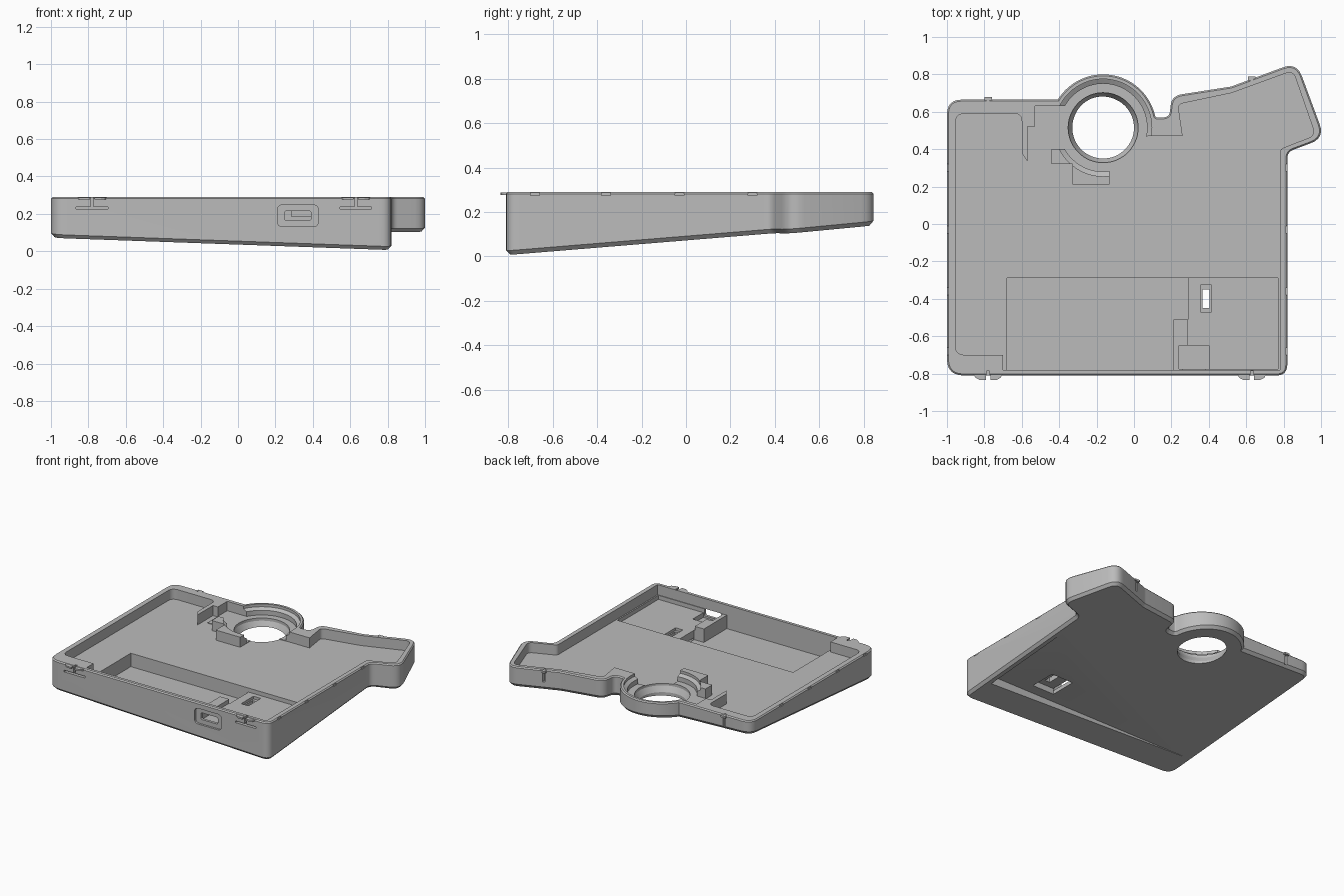
import bpy
import bmesh
import math
from mathutils import Vector

default_cube = bpy.data.objects.get("Cube")
if default_cube:
    bpy.data.objects.remove(default_cube, do_unlink=True)

TOP = 0.29
FLOOR = 0.215
RING_CENTRE = Vector((-0.165, 0.515))

grey = bpy.data.materials.new("plastic_grey")
grey.use_nodes = True
grey.diffuse_color = (0.5, 0.5, 0.5, 1)
for node in grey.node_tree.nodes:
    if node.type == "BSDF_PRINCIPLED":
        node.inputs["Base Color"].default_value = grey.diffuse_color


def underside(point):
    """Height of the tilted bottom plane."""
    return 0.005 - 0.036 * (point.x - 0.82) + 0.082 * (point.y + 0.81)


def rounded(corners, steps=6):
    """Closed loop from (x, y, radius) corners."""
    loop = []
    count = len(corners)
    for i, (x, y, radius) in enumerate(corners):
        corner = Vector((x, y))
        before = Vector(corners[i - 1][:2]) - corner
        after = Vector(corners[(i + 1) % count][:2]) - corner
        if radius == 0:
            loop.append(corner)
            continue
        turn = math.pi - before.angle(after)
        reach = min(radius * math.tan(turn / 2), 0.48 * before.length, 0.48 * after.length)
        start = corner + before.normalized() * reach
        end = corner + after.normalized() * reach
        for k in range(steps + 1):
            t = k / steps
            loop.append(start * (1 - t) ** 2 + corner * 2 * t * (1 - t) + end * t * t)
    return [p for i, p in enumerate(loop) if (p - loop[i - 1]).length > 0.0005]


def inset(loop, distance):
    result = []
    for i, point in enumerate(loop):
        a = (point - loop[i - 1]).normalized()
        b = (loop[(i + 1) % len(loop)] - point).normalized()
        normal = Vector((-a.y - b.y, a.x + b.x)).normalized()
        scale = max(0.5, normal.dot(Vector((-a.y, a.x))))
        result.append(point + normal * distance / scale)
    return result


def circle(centre, radius, steps=64):
    return [centre + Vector((math.cos(a), math.sin(a))) * radius
            for a in (math.tau * k / steps for k in range(steps))]


def loft(name, rings):
    """Capped solid through rings of equal point count."""
    bm = bmesh.new()
    layers = [[bm.verts.new(p) for p in ring] for ring in rings]
    count = len(layers[0])
    for low, high in zip(layers, layers[1:]):
        for i in range(count):
            j = (i + 1) % count
            bm.faces.new((low[i], low[j], high[j], high[i]))
    bm.faces.new(layers[0][::-1])
    bm.faces.new(layers[-1])
    bmesh.ops.recalc_face_normals(bm, faces=bm.faces)
    mesh = bpy.data.meshes.new(name)
    bm.to_mesh(mesh)
    bm.free()
    mesh.materials.append(grey)
    part = bpy.data.objects.new(name, mesh)
    bpy.context.collection.objects.link(part)
    return part


def prism(name, loop, low, high):
    return loft(name, [[(p.x, p.y, z) for p in loop] for z in (low, high)])


def box(name, x0, x1, y0, y1, low, high):
    loop = [Vector(p) for p in ((x0, y0), (x1, y0), (x1, y1), (x0, y1))]
    return prism(name, loop, low, high)


def cut(target, cutter):
    modifier = target.modifiers.new("cut", "BOOLEAN")
    modifier.operation = "DIFFERENCE"
    modifier.solver = "EXACT"
    modifier.object = cutter
    bpy.context.view_layer.update()
    graph = bpy.context.evaluated_depsgraph_get()
    mesh = bpy.data.meshes.new_from_object(target.evaluated_get(graph))
    target.modifiers.clear()
    target.data = mesh
    bpy.data.objects.remove(cutter, do_unlink=True)


# Outer case with a tilted, chamfered bottom
ring_arc = []
for k in range(33):
    angle = math.radians(15 + 133 * k / 32)
    p = RING_CENTRE + Vector((math.cos(angle), math.sin(angle))) * 0.285
    ring_arc.append((p.x, p.y, 0))
outline = rounded(
    [(-1, -0.81, 0.09), (0.82, -0.81, 0.06), (0.82, 0.385, 0.05),
     (1.02, 0.46, 0.08), (0.87, 0.865, 0.08), (0.52, 0.735, 0.1),
     (0.2, 0.685, 0.07), (0.19, 0.57, 0.045), (0.115, 0.57, 0.04)]
    + ring_arc + [(-0.435, 0.665, 0.04), (-1, 0.665, 0.08)])
base = inset(outline, 0.018)
lip = inset(outline, 0.008)
case = loft("case_shell", [
    [(p.x, p.y, underside(p)) for p in base],
    [(p.x, p.y, underside(p) + 0.02) for p in outline],
    [(p.x, p.y, TOP - 0.008) for p in outline],
    [(p.x, p.y, TOP) for p in lip]])

# Main cavity, leaving the rim, rib and knob surround standing
cavity = rounded([
    (-0.7, -0.78, 0), (0.78, -0.78, 0), (0.78, 0.4, 0.03), (0.97, 0.475, 0.04),
    (0.85, 0.82, 0.04), (0.52, 0.7, 0), (0.235, 0.64, 0.03), (0.26, 0.47, 0),
    (0.08, 0.47, 0), (-0.13, 0.45, 0), (-0.13, 0.21, 0), (-0.33, 0.21, 0),
    (-0.33, 0.32, 0), (-0.44, 0.32, 0), (-0.44, 0.4, 0), (-0.53, 0.4, 0),
    (-0.53, 0.52, 0), (-0.57, 0.52, 0), (-0.57, 0.335, 0), (-0.6, 0.38, 0),
    (-0.6, 0.59, 0.04), (-0.955, 0.59, 0.05), (-0.955, -0.7, 0.05), (-0.7, -0.7, 0)])
cut(case, prism("cavity", cavity, FLOOR, 0.4))

# Stepped circular seat with a through hole
profile = [(0.165, -0.1), (0.165, 0.16), (0.187, 0.2), (0.187, 0.22),
           (0.235, 0.22), (0.235, 0.255), (0.26, 0.27), (0.26, 0.4)]
cut(case, loft("knob_seat", [
    [(p.x, p.y, z) for p in circle(RING_CENTRE, radius)] for radius, z in profile]))
cut(case, box("knob_side_notch", -0.53, -0.36, 0.4, 0.63, 0.22, 0.4))

# Battery bay, circuit bay and socket bay
battery = rounded([(-0.68, -0.78, 0), (0.21, -0.78, 0), (0.21, -0.51, 0),
                   (0.29, -0.51, 0), (0.29, -0.29, 0), (-0.68, -0.29, 0)])
cut(case, prism("battery_bay", battery, 0.115, 0.4))
cut(case, box("circuit_bay", 0.285, 0.77, -0.775, -0.29, 0.185, 0.4))
cut(case, box("socket_bay", 0.24, 0.4, -0.775, -0.65, 0.15, 0.4))

# Shallow level recess and switch opening underneath
cut(case, box("bottom_recess", -0.96, 0.77, -0.58, 0.5, -0.2, 0.087))
cut(case, box("switch_well", 0.29, 0.47, -0.5, -0.3, -0.2, 0.13))
cut(case, box("switch_seat", 0.355, 0.415, -0.47, -0.325, 0.165, 0.4))
cut(case, box("switch_slot", 0.365, 0.405, -0.45, -0.35, -0.2, 0.4))

# Front socket: a rounded recess with a through opening
for x, z, half_x, half_z, radius, depth in (
        (0.32, 0.19, 0.11, 0.058, 0.03, -0.795), (0.32, 0.19, 0.07, 0.025, 0.01, -0.7)):
    corners = [(x + half_x * sx, z + half_z * sz, radius)
               for sx, sz in ((-1, -1), (1, -1), (1, 1), (-1, 1))]
    loop = rounded(corners)
    cut(case, loft("socket_cut", [[(p.x, y, p.y) for p in loop] for y in (-0.9, depth)]))

# Front snap clips: T-shaped slots and thin split tabs
for side, x in (("right", -0.78), ("left", 0.63)):
    cut(case, box("clip_slot", x - 0.085, x + 0.085, -0.9, -0.785, 0.225, 0.238))
    cut(case, box("clip_slit", x - 0.008, x + 0.008, -0.9, -0.785, 0.23, 0.4))
    for half, sign in (("inner", -1), ("outer", 1)):
        tab = [Vector((x + sign * (0.012 + u), -0.805 - v)) for u, v in
               ((0, 0), (0.065, 0), (0.055, 0.017), (0.035, 0.028), (0, 0.03))]
        prism(f"{side}_{half}_clip_tab", tab, 0.276, 0.288)

# Rear snap clips
for side, x, y in (("right", -0.78, 0.665), ("left", 0.63, 0.776)):
    cut(case, box("rear_slit", x - 0.008, x + 0.008, y - 0.02, y + 0.1, 0.2, 0.4))
    box(f"{side}_rear_tab", x - 0.02, x + 0.02, y - 0.02, y + 0.013, 0.272, 0.286)

# Small notches along both side rims
for x in (-1, 0.82):
    for y in (-0.68, -0.36, -0.03, 0.3):
        cut(case, box("rim_notch", x - 0.007, x + 0.007, y - 0.02, y + 0.02, 0.275, 0.4))

# Smooth the curved walls while keeping edges crisp
bpy.ops.object.select_all(action="DESELECT")
case.select_set(True)
bpy.context.view_layer.objects.active = case
bpy.ops.object.shade_smooth_by_angle(angle=math.radians(25))
